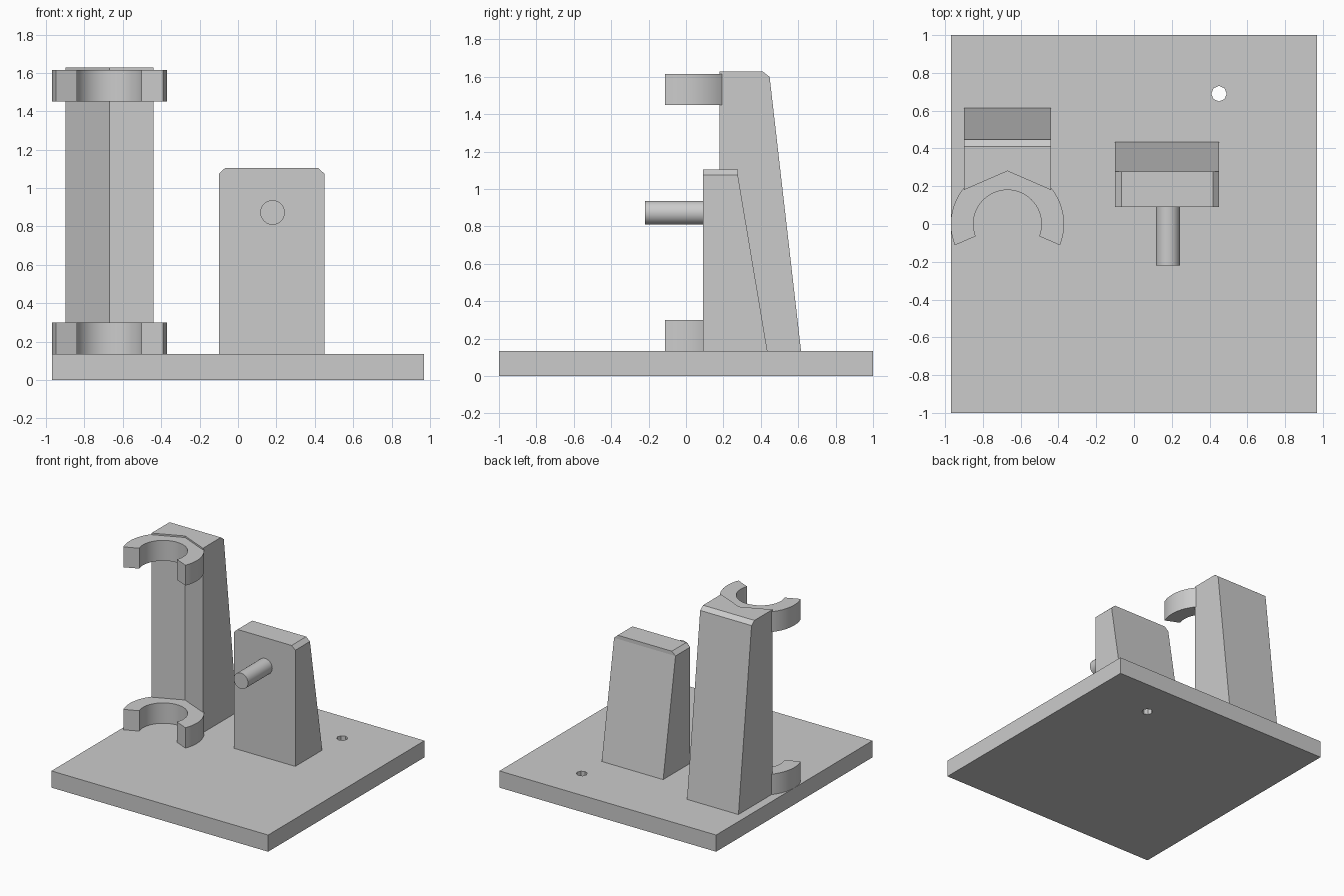
import bpy
import bmesh
from math import cos, sin, pi, radians

cube = bpy.data.objects.get("Cube")
if cube:
    bpy.data.objects.remove(cube, do_unlink=True)

GREY = 0.6
grey = bpy.data.materials.new("plain grey")
grey.use_nodes = True
grey.diffuse_color = (GREY, GREY, GREY, 1)
grey.node_tree.nodes["Principled BSDF"].inputs["Base Color"].default_value = (GREY, GREY, GREY, 1)


def loft(name, levels, smooth=False):
    """Solid through stacked outlines; levels is a list of (z, [(x, y), ...])."""
    bm = bmesh.new()
    loops = [[bm.verts.new((x, y, z)) for x, y in outline] for z, outline in levels]
    for low, high in zip(loops, loops[1:]):
        for i in range(len(low)):
            j = (i + 1) % len(low)
            bm.faces.new((low[i], low[j], high[j], high[i]))
    bm.faces.new(loops[0][::-1])
    bm.faces.new(loops[-1])
    bmesh.ops.recalc_face_normals(bm, faces=bm.faces[:])
    mesh = bpy.data.meshes.new(name)
    bm.to_mesh(mesh)
    bm.free()
    mesh.materials.append(grey)
    obj = bpy.data.objects.new(name, mesh)
    bpy.context.collection.objects.link(obj)
    if smooth:
        bpy.ops.object.select_all(action='DESELECT')
        obj.select_set(True)
        bpy.context.view_layer.objects.active = obj
        bpy.ops.object.shade_smooth_by_angle(angle=radians(30))
    return obj


def rect(x0, x1, y0, y1):
    return [(x0, y0), (x1, y0), (x1, y1), (x0, y1)]


def arc(cx, cy, r, start, end, steps):
    angles = [radians(start + (end - start) * i / steps) for i in range(steps + 1)]
    return [(cx + r * cos(a), cy + r * sin(a)) for a in angles]


FLOOR = 0.135

# Base plate with a small drilled hole
base = loft("base_plate", [(z, rect(-0.97, 0.97, -1, 1)) for z in (0, FLOOR)])
circle = arc(0.45, 0.69, 0.041, 0, 360, 8)[:-1]
drill = loft("hole_cutter", [(z, circle) for z in (-0.1, 0.3)])
drill.hide_render = True
drill.hide_viewport = True
cut = base.modifiers.new("hole", 'BOOLEAN')
cut.operation = 'DIFFERENCE'
cut.solver = 'EXACT'
cut.object = drill

# Tall post with a V-shaped front, sloping back and bevelled rear top edge
CX = -0.67


def notched(back):
    return [(CX - 0.23, 0.18), (CX, 0.28), (CX + 0.23, 0.18), (CX + 0.23, back), (CX - 0.23, back)]


loft("tall_post", [(FLOOR, notched(0.615)), (1.6, notched(0.447)), (1.628, notched(0.41))])

# Open ring clips at the foot and head of the tall post
ring = arc(CX, 0, 0.3, -22, 202, 40) + arc(CX, 0, 0.18, 201, -21, 40)
for name, z in (("lower_clip", FLOOR), ("upper_clip", 1.45)):
    loft(name, [(z, ring), (z + 0.165, ring)], smooth=True)

# Short post with sloping back and chamfered top sides
loft("short_post", [
    (FLOOR, rect(-0.1, 0.45, 0.09, 0.435)),
    (1.075, rect(-0.1, 0.45, 0.09, 0.277)),
    (1.105, rect(-0.067, 0.417, 0.09, 0.277)),
])

# Round peg pointing forward from the short post
disc = arc(0, 0, 0.064, 0, 360, 24)[:-1]
peg = loft("peg", [(0, disc), (0.33, disc)], smooth=True)
peg.location = (0.18, 0.11, 0.873)
peg.rotation_euler.x = pi / 2
